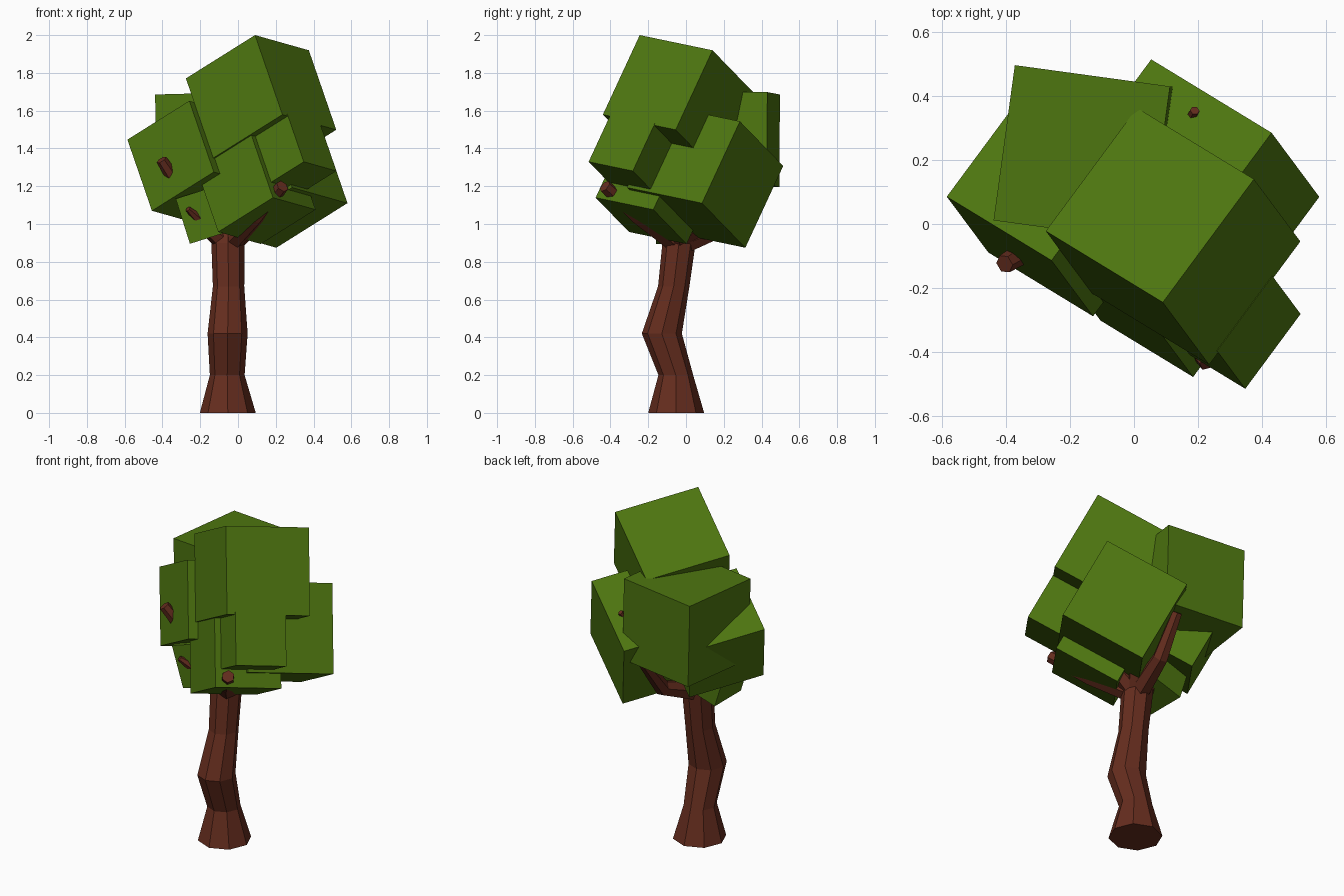
import bpy, bmesh
from math import cos, sin, pi, radians
from mathutils import Vector, Matrix, Euler

if "Cube" in bpy.data.objects:
    bpy.data.objects.remove(bpy.data.objects["Cube"])


def material(name, color):
    m = bpy.data.materials.new(name)
    m.diffuse_color = color
    m.use_nodes = True
    m.node_tree.nodes["Principled BSDF"].inputs["Base Color"].default_value = m.diffuse_color
    return m


LEAF = material("leaf_green", (0.075, 0.18, 0.005, 1))
BARK = material("bark_brown", (0.13, 0.026, 0.013, 1))


def finish(name, bm, mat):
    bmesh.ops.recalc_face_normals(bm, faces=bm.faces)
    mesh = bpy.data.meshes.new(name)
    bm.to_mesh(mesh)
    bm.free()
    mesh.materials.append(mat)
    ob = bpy.data.objects.new(name, mesh)
    bpy.context.collection.objects.link(ob)
    return ob


def loft(name, rings, sides, level=False):
    """Faceted tube through (x, y, z, radius) rings."""
    bm = bmesh.new()
    pts = [Vector(r[:3]) for r in rings]
    loops = []
    for i, r in enumerate(rings):
        if level:
            rot = Matrix.Identity(3)
        else:
            d = pts[min(i + 1, len(pts) - 1)] - pts[max(i - 1, 0)]
            rot = Vector((0, 0, 1)).rotation_difference(d).to_matrix()
        loops.append([bm.verts.new(pts[i] + rot @ Vector(
            (r[3] * cos(2 * pi * k / sides), r[3] * sin(2 * pi * k / sides), 0)))
            for k in range(sides)])
    for a, b in zip(loops, loops[1:]):
        for k in range(sides):
            j = (k + 1) % sides
            bm.faces.new((a[k], a[j], b[j], b[k]))
    bm.faces.new(loops[0][::-1])
    bm.faces.new(loops[-1])
    return finish(name, bm, BARK)


def leaf_cube(name, center, size, rot):
    bm = bmesh.new()
    bmesh.ops.create_cube(bm, size=size,
                          matrix=Matrix.Translation(center) @ rot.to_4x4())
    return finish(name, bm, LEAF)


# Crooked trunk with a flared foot
loft("trunk", [(-0.054, -0.052, 0, 0.148), (-0.057, -0.054, 0.2, 0.092),
               (-0.055, -0.128, 0.42, 0.106), (-0.05, -0.065, 0.67, 0.083),
               (-0.053, -0.037, 0.9, 0.088), (-0.05, -0.02, 1.0, 0.07)], 8, True)

# Branches: middle point, tip, tip radius
branches = [
    ((-0.25, -0.03, 1.10), (-0.405, -0.125, 1.34), 0.03),
    ((0.10, -0.25, 1.04), (0.235, -0.43, 1.20), 0.035),
    ((-0.16, -0.09, 0.98), (-0.265, -0.18, 1.08), 0.015),
    ((0.13, -0.05, 1.04), (0.265, -0.16, 1.33), 0.02),
    ((0.0, 0.225, 0.99), (0.015, 0.385, 1.2), 0.03),
    ((0.10, 0.15, 1.1), (0.19, 0.355, 1.445), 0.015),
]
for i, (mid, tip, r) in enumerate(branches):
    loft(f"branch_{i + 1}", [(-0.05, -0.03, 0.89, 0.06), (*mid, 0.045), (*tip, r)], 6)

# Leaf cubes that share one tilt, placed by their upper front corner
u = Vector((0.586, 0.792, -0.165)).normalized()
v = Vector((-0.75, 0.463, -0.473))
v = (v - u * v.dot(u)).normalized()
w = u.cross(v)
tilt = Matrix((u, v, w)).transposed()
tilted = {
    "leaves_top": ((0.09, -0.245, 2.0), 0.486),
    "leaves_left": ((-0.258, -0.114, 1.652), 0.435),
    "leaves_front": ((0.07, -0.324, 1.473), 0.385),
    "leaves_back_right": ((0.137, -0.111, 1.626), 0.50),
    "leaves_front_right": ((0.26, -0.397, 1.585), 0.295),
}
for name, (corner, s) in tilted.items():
    leaf_cube(name, Vector(corner) + (u + v - w) * s / 2, s, tilt)

# Leaf cubes with their own tilt
leaf_cube("leaves_back", Vector((-0.157, 0.22, 1.447)), 0.49,
          Euler((0, radians(-1.5), radians(-7.8))).to_matrix())
leaf_cube("leaves_low", Vector((-0.173, -0.035, 1.052)), 0.25,
          Euler((0, radians(-17.5), 0)).to_matrix())
